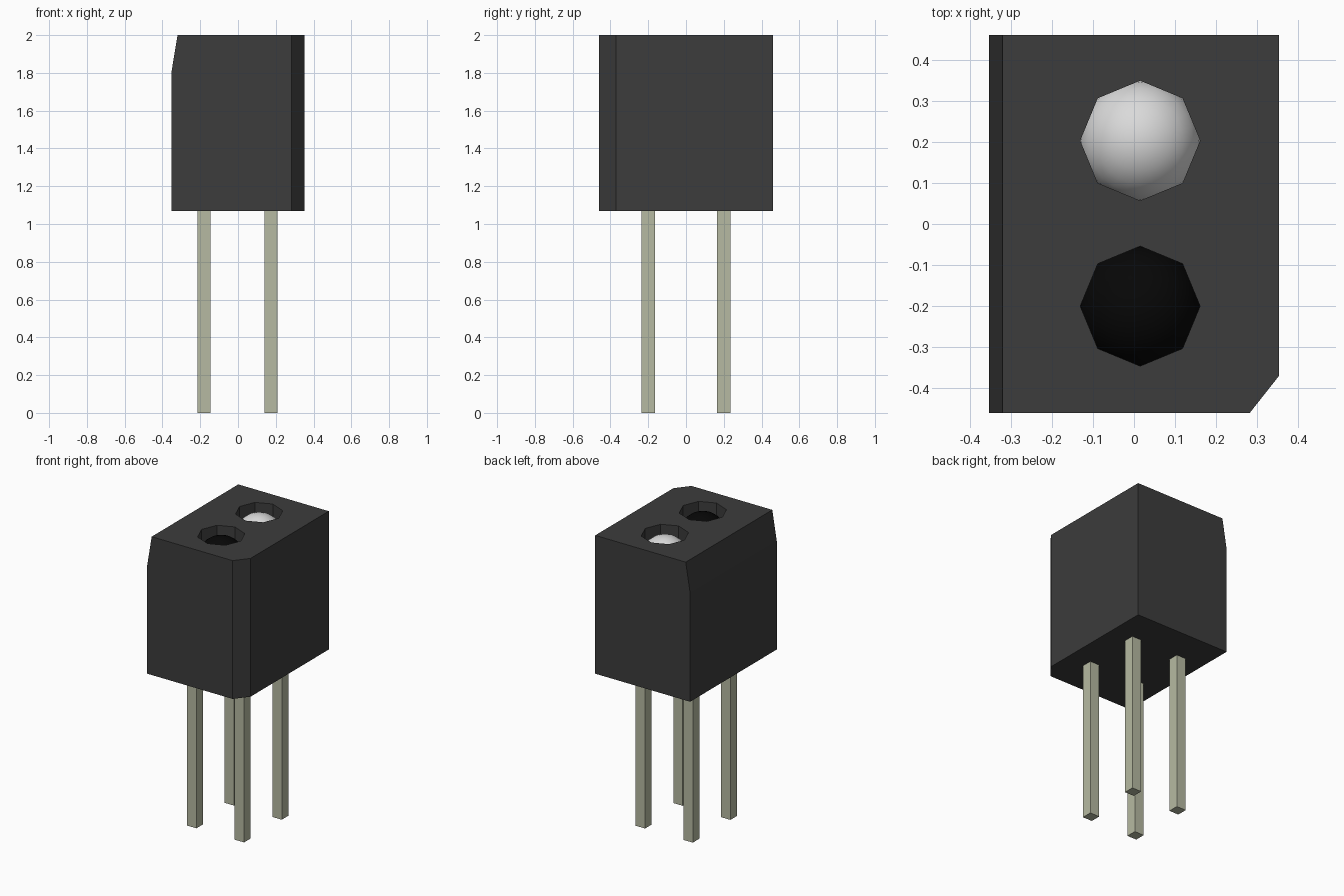
import bpy, bmesh, math
from mathutils import Vector

if "Cube" in bpy.data.objects:
    bpy.data.objects.remove(bpy.data.objects["Cube"], do_unlink=True)


def material(name, rgb):
    m = bpy.data.materials.new(name)
    m.use_nodes = True
    m.diffuse_color = (*rgb, 1)
    bsdf = next(n for n in m.node_tree.nodes if n.type == "BSDF_PRINCIPLED")
    bsdf.inputs["Base Color"].default_value = (*rgb, 1)
    return m


HOUSING = material("dark grey plastic", (0.045, 0.045, 0.045))
METAL = material("pale metal", (0.47, 0.49, 0.36))
CLEAR = material("white lens", (0.70, 0.70, 0.70))
BLACK = material("black lens", (0.002, 0.002, 0.002))


def box_mesh(lo, hi):
    lo, hi = Vector(lo), Vector(hi)
    bm = bmesh.new()
    bmesh.ops.create_cube(bm, size=1)
    bmesh.ops.scale(bm, vec=hi - lo, verts=bm.verts)
    bmesh.ops.translate(bm, vec=(lo + hi) / 2, verts=bm.verts)
    return bm


def make_object(name, bm, mat):
    bmesh.ops.recalc_face_normals(bm, faces=bm.faces)
    mesh = bpy.data.meshes.new(name)
    bm.to_mesh(mesh)
    bm.free()
    mesh.materials.append(mat)
    obj = bpy.data.objects.new(name, mesh)
    bpy.context.collection.objects.link(obj)
    return obj


def slice_off(bm, point, normal):
    """Cut away everything on the normal side of a plane and cap it."""
    res = bmesh.ops.bisect_plane(bm, geom=bm.verts[:] + bm.edges[:] + bm.faces[:],
                                 plane_co=point, plane_no=normal, clear_outer=True)
    edges = [e for e in res["geom_cut"] if isinstance(e, bmesh.types.BMEdge)]
    bmesh.ops.contextual_create(bm, geom=edges)


# Housing: block with one bevelled corner and a sloped upper right edge
bm = box_mesh((-0.353, -0.46, 1.07), (0.353, 0.46, 2.0))
slice_off(bm, (0.282, -0.46, 1.5), (0.09, -0.071, 0))
slice_off(bm, (-0.353, 0, 1.8), (-0.2, 0, 0.033))
housing = make_object("housing", bm, HOUSING)

# Octagonal wells, each holding a round lens
HOLE_X, HOLE_R = 0.015, 0.146
for name, y, mat in (("emitter_lens", 0.203, CLEAR), ("receiver_lens", -0.20, BLACK)):
    bm = bmesh.new()
    bmesh.ops.create_cone(bm, cap_ends=True, segments=8, radius1=HOLE_R, radius2=HOLE_R, depth=0.6)
    bmesh.ops.translate(bm, vec=(HOLE_X, y, 2.0), verts=bm.verts)
    cutter = make_object("well_cutter", bm, HOUSING)
    cutter.hide_render = True
    mod = housing.modifiers.new("well", "BOOLEAN")
    mod.operation, mod.solver, mod.object = "DIFFERENCE", "EXACT", cutter
    bpy.context.view_layer.objects.active = housing
    bpy.ops.object.modifier_apply(modifier=mod.name)
    bpy.data.objects.remove(cutter, do_unlink=True)

    bm = bmesh.new()
    bmesh.ops.create_uvsphere(bm, u_segments=24, v_segments=12, radius=0.148)
    bmesh.ops.translate(bm, vec=(HOLE_X, y, 1.84), verts=bm.verts)
    lens = make_object(name, bm, mat)
    for p in lens.data.polygons:
        p.use_smooth = True

# Four square pins
for side, x in (("right", -0.18), ("left", 0.175)):
    for end, y in (("front", -0.20), ("back", 0.20)):
        make_object(f"{end}_{side}_pin",
                    box_mesh((x - 0.035, y - 0.035, 0), (x + 0.035, y + 0.035, 1.1)), METAL)
